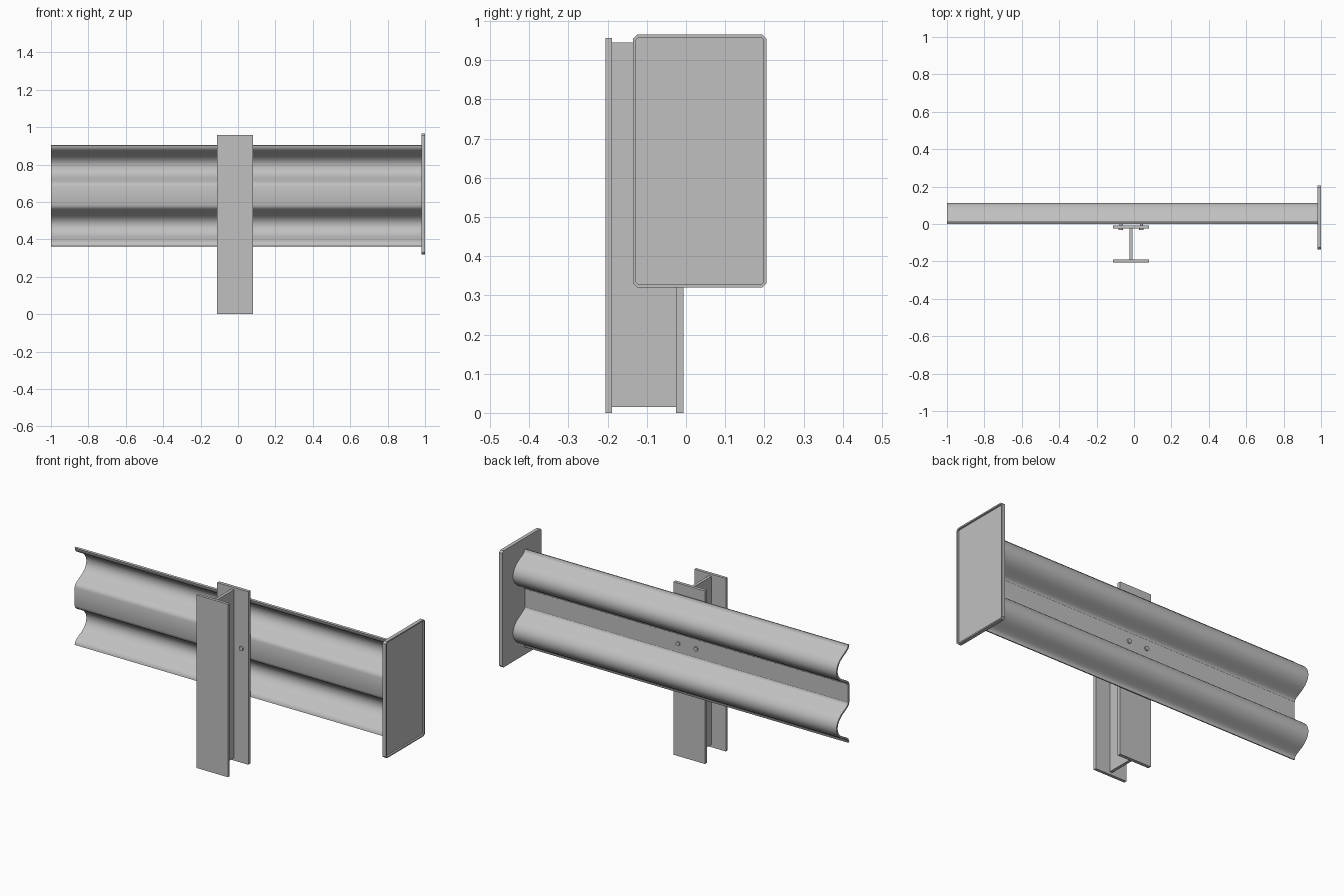
import bpy, bmesh, math
from mathutils import Vector

if "Cube" in bpy.data.objects:
    bpy.data.objects.remove(bpy.data.objects["Cube"])

steel = bpy.data.materials.new("galvanised_grey")
steel.use_nodes = True
GREY = (0.53, 0.53, 0.53, 1)
steel.diffuse_color = GREY
steel.node_tree.nodes["Principled BSDF"].inputs["Base Color"].default_value = GREY


def finish(name, bm, smooth=False):
    bmesh.ops.recalc_face_normals(bm, faces=bm.faces)
    mesh = bpy.data.meshes.new(name)
    bm.to_mesh(mesh)
    bm.free()
    mesh.materials.append(steel)
    if smooth:
        mesh.shade_smooth()
        mesh.set_sharp_from_angle(angle=math.radians(35))
    ob = bpy.data.objects.new(name, mesh)
    bpy.context.collection.objects.link(ob)
    return ob


def box(name, lo, hi):
    bm = bmesh.new()
    bmesh.ops.create_cube(bm, size=1)
    lo, hi = Vector(lo), Vector(hi)
    for v in bm.verts:
        v.co = (lo + hi) / 2 + v.co * (hi - lo)
    return finish(name, bm)


def prism_x(outline, x0, x1):
    """Extrude a closed (y, z) outline along x; returns the bmesh."""
    bm = bmesh.new()
    face = bm.faces.new([bm.verts.new((x0, y, z)) for y, z in outline])
    ext = bmesh.ops.extrude_face_region(bm, geom=[face])
    for v in ext["geom"]:
        if isinstance(v, bmesh.types.BMVert):
            v.co.x = x1
    return bm


def smooth_path(pts, steps=5):
    """Catmull-Rom through the given points."""
    pts = [pts[0]] + pts + [pts[-1]]
    out = []
    for a, b, c, d in zip(pts, pts[1:], pts[2:], pts[3:]):
        for i in range(steps):
            t = i / steps
            out.append(0.5 * (2 * b + (c - a) * t + (2 * a - 5 * b + 4 * c - d) * t * t
                              + (3 * b - a - 3 * c + d) * t ** 3))
    return out + [pts[-1]]


# Two-wave rail: half profile as (height from middle, depth), mirrored
MID, T = 0.633, 0.005
half = [(0.05, 0), (0.068, 0.012), (0.1, 0.068), (0.128, 0.094), (0.158, 0.102),
        (0.188, 0.094), (0.216, 0.068), (0.248, 0.012), (0.27, 0)]
half = [Vector((T + d, h)) for h, d in half]
upper = smooth_path(half)
line = [Vector((p.x, -p.y)) for p in reversed(upper)] + upper
front, back = [], []
for i, p in enumerate(line):
    tan = (line[min(i + 1, len(line) - 1)] - line[max(i - 1, 0)]).normalized()
    n = Vector((tan.y, -tan.x)) * T
    back.append((p.x + n.x, MID + p.y + n.y))
    front.append((p.x - n.x, MID + p.y - n.y))
finish("rail", prism_x(front + back[::-1], -1, 0.982), smooth=True)

# End plate with clipped corners and a recessed outer face
Y0, Y1, Z0, Z1, C = -0.135, 0.205, 0.32, 0.965, 0.01
outline = [(Y0 + C, Z0), (Y1 - C, Z0), (Y1, Z0 + C), (Y1, Z1 - C),
           (Y1 - C, Z1), (Y0 + C, Z1), (Y0, Z1 - C), (Y0, Z0 + C)]
bm = prism_x(outline, 0.98, 1.0)
bmesh.ops.recalc_face_normals(bm, faces=bm.faces)
outer = [f for f in bm.faces if f.normal.x > 0.9]
bmesh.ops.inset_region(bm, faces=outer, thickness=0.008)
inner = bmesh.ops.extrude_face_region(bm, geom=outer)
bmesh.ops.delete(bm, geom=outer, context="FACES")
for v in inner["geom"]:
    if isinstance(v, bmesh.types.BMVert):
        v.co.x -= 0.01
finish("end_plate", bm)

# I-beam post
PX = -0.015
box("post_front_flange", (PX - 0.096, -0.205, 0), (PX + 0.096, -0.189, 0.957))
box("post_back_flange", (PX - 0.096, -0.025, 0), (PX + 0.096, -0.007, 0.957))
box("post_web", (PX - 0.008, -0.19, 0.015), (PX + 0.008, -0.024, 0.945))


# Bolts through the post and the rail valley
def cylinder_y(name, x, y0, y1, r, sides):
    bm = bmesh.new()
    bmesh.ops.create_cone(bm, cap_ends=True, segments=sides, radius1=r, radius2=r, depth=y1 - y0)
    for v in bm.verts:
        v.co = (x + v.co.x, (y0 + y1) / 2 + v.co.z, MID + v.co.y)
    finish(name, bm, smooth=sides > 8)


for side, x in (("right", PX - 0.055), ("left", PX + 0.055)):
    cylinder_y("bolt_shank_" + side, x, -0.025, 0.012, 0.008, 16)
    cylinder_y("bolt_head_" + side, x, 0.009, 0.017, 0.012, 16)
    cylinder_y("bolt_nut_" + side, x, -0.033, -0.024, 0.012, 16)
